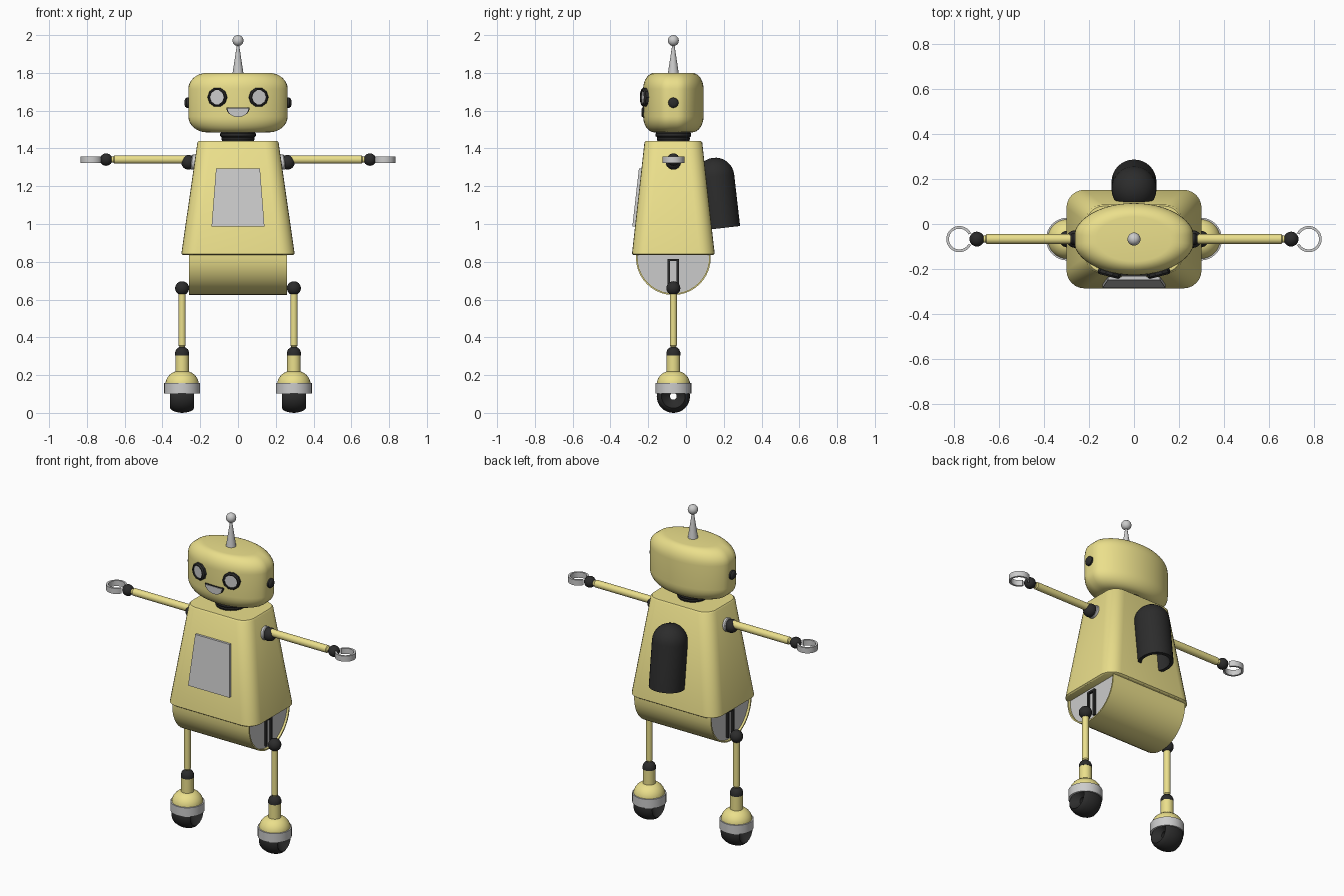
import bpy, bmesh
from math import sin, cos, pi, radians, sqrt
from mathutils import Matrix, Vector

if "Cube" in bpy.data.objects:
    bpy.data.objects.remove(bpy.data.objects["Cube"])

CY = -0.067  # y of the body axis


def material(name, rgb):
    m = bpy.data.materials.new(name)
    m.diffuse_color = (*rgb, 1)
    m.use_nodes = True
    m.node_tree.nodes["Principled BSDF"].inputs["Base Color"].default_value = m.diffuse_color
    return m


YELLOW = material("yellow_paint", (0.83, 0.74, 0.26))
BLACK = material("black_rubber", (0.025, 0.025, 0.025))


def skin(name, rings, mat=None, M=Matrix(), loop=False):
    """Bridge equal-length rings of points; cap the ends unless looped."""
    bm = bmesh.new()
    vs = [[bm.verts.new(M @ Vector(p)) for p in r] for r in rings]
    n = len(rings[0])
    pairs = list(zip(vs, vs[1:])) + ([(vs[-1], vs[0])] if loop else [])
    for a, b in pairs:
        for i in range(n):
            j = (i + 1) % n
            bm.faces.new((a[i], a[j], b[j], b[i]))
    if not loop:
        bm.faces.new(vs[0])
        bm.faces.new(vs[-1])
    bmesh.ops.remove_doubles(bm, verts=bm.verts, dist=1e-5)
    bmesh.ops.recalc_face_normals(bm, faces=bm.faces)
    me = bpy.data.meshes.new(name)
    bm.to_mesh(me)
    bm.free()
    if mat:
        me.materials.append(mat)
    ob = bpy.data.objects.new(name, me)
    bpy.context.collection.objects.link(ob)
    return ob


def lathe(name, profile, mat=None, M=Matrix(), n=24, loop=False):
    rings = [[(r * cos(2 * pi * i / n), r * sin(2 * pi * i / n), z) for i in range(n)]
             for r, z in profile]
    return skin(name, rings, mat, M, loop)


def ball(name, r, mat, M):
    prof = [(r * sin(pi * k / 12), -r * cos(pi * k / 12)) for k in range(13)]
    return lathe(name, prof, mat, M)


def box(name, x0, x1, y0, y1, z0, z1, mat, M=Matrix()):
    rings = [[(x0, y0, z), (x1, y0, z), (x1, y1, z), (x0, y1, z)] for z in (z0, z1)]
    return skin(name, rings, mat, M)


def at(x, y, z, axis=(0, 0, 1)):
    """Place a part with its local z along the given axis."""
    return Matrix.Translation((x, y, z)) @ Vector(axis).to_track_quat('Z', 'Y').to_matrix().to_4x4()


def rounded_rect(hx, hy, r, z):
    pts = []
    for q, (sx, sy) in enumerate(((1, 1), (-1, 1), (-1, -1), (1, -1))):
        for k in range(7):
            a = pi / 2 * (q + k / 6)
            pts.append((sx * (hx - r) + r * cos(a), CY + sy * (hy - r) + r * sin(a), z))
    return pts


# Head: elliptical plan with flattened sides and rounded top and bottom
def head_ring(s, z):
    return [(s * max(-0.263, min(0.263, 0.27 * cos(2 * pi * i / 48))),
             CY + s * 0.16 * sin(2 * pi * i / 48), z) for i in range(48)]


corner = [(0.62 + 0.38 * sin(pi / 2 * k / 8), 0.085 * cos(pi / 2 * k / 8)) for k in range(9)]
skin("head", [head_ring(s, 1.57 - d) for s, d in corner] +
     [head_ring(s, 1.715 + d) for s, d in reversed(corner)], YELLOW)

# Antenna
lathe("antenna_rod", [(0.03, 1.79), (0.005, 1.955)], None, at(0, CY, 0))
ball("antenna_tip", 0.029, None, at(0, CY, 1.971))

# Neck
lathe("neck", [(0.08, 1.43), (0.088, 1.45), (0.086, 1.458), (0.094, 1.465),
               (0.094, 1.479), (0.085, 1.49)], BLACK, at(0, CY, 0), 32)

# Torso: tapered rounded box
skin("torso", [rounded_rect(0.292, 0.211, 0.075, 0.836), rounded_rect(0.3, 0.219, 0.08, 0.842),
               rounded_rect(0.215, 0.153, 0.075, 1.432), rounded_rect(0.208, 0.146, 0.07, 1.44)], YELLOW)

# Chest panel following the slope of the front
skin("chest_panel", [[(-w, y - d, z), (w, y - d, z), (w, y + 0.02, z), (-w, y + 0.02, z)]
                     for w, y, z, d in ((0.14, -0.27, 0.988, 0.014), (0.116, -0.235, 1.295, 0.014))])

# Back pod: hollow domed cylinder leaning with the back
dome = [(sin(pi / 2 * k / 8), cos(pi / 2 * k / 8)) for k in range(8, -1, -1)]
lathe("back_pod", [(0, 0.36)] + [(0.08 * a, 0.275 + 0.085 * b) for a, b in reversed(dome)] +
      [(0.08, 0), (0.1, 0)] + [(0.1 * a, 0.275 + 0.1 * b) for a, b in dome],
      BLACK, at(0, 0.187, 0.978, (0, -0.115, 1)), 32)


# Pelvis: half drum with recessed ends
def drum(x, r):
    return [(x, CY + r * cos(pi * k / 20), 0.822 - r * sin(pi * k / 20)) for k in range(21)] + \
        [(x, CY - r, 0.838), (x, CY + r, 0.838)]


skin("pelvis", [drum(x, r) for x, r in ((-0.245, 0.19), (-0.26, 0.19), (-0.26, 0.198),
                                        (0.26, 0.198), (0.26, 0.19), (0.245, 0.19))], YELLOW)

# Mouth: half disc with dark rim
for name, r, y, mat in (("mouth_rim", 0.062, -0.232, BLACK), ("mouth", 0.055, -0.235, None)):
    zt = 1.616 if mat else 1.612
    skin(name, [[(r * cos(pi * k / 14), yy, zt - 0.8 * r * sin(pi * k / 14)) for k in range(15)]
                for yy in (y, -0.2)], mat)

for s, side in ((-1, "left"), (1, "right")):
    F = Matrix.Diagonal((s, 1, 1, 1))

    # Eyes sit along the curve of the face
    E = F @ at(0.108, -0.2136, 1.671, (1.48, -5.73, 0))
    lathe("eye_rim_" + side, [(0.052, -0.02), (0.052, 0.012), (0.045, 0.02), (0.039, 0.02), (0.039, -0.02)],
          BLACK, E, 10, True)
    lathe("eye_lens_" + side, [(0.04, -0.015), (0.04, 0.012)], None, E, 10)

    # Ears
    lathe("ear_" + side, [(0.027, -0.02), (0.027, 0.01), (0.022, 0.017), (0.012, 0.021)], BLACK,
          F @ at(0.262, CY, 1.642, (1, 0, 0)))

    # Arm
    lathe("shoulder_socket_" + side, [(0.04, -0.02), (0.04, 0.016), (0.036, 0.02)], None,
          F @ at(0.228, CY, 1.327, (1, 0, 0.146)))
    ball("shoulder_joint_" + side, 0.039, BLACK, F @ at(0.262, CY, 1.327))
    lathe("arm_" + side, [(0.022, 0.27), (0.022, 0.655), (0.016, 0.66), (0.016, 0.685)], YELLOW,
          F @ at(0, CY, 1.341, (1, 0, 0)))
    ball("wrist_" + side, 0.033, BLACK, F @ at(0.698, CY, 1.341))

    # Claw: open ring gripping outwards
    arc = [radians(27 + 306 * k / 32) for k in range(33)]
    skin("claw_" + side, [[(r * cos(a), r * sin(a), z) for r, z in
                           ((0.046, -0.017), (0.058, -0.017), (0.058, 0.017), (0.046, 0.017))]
                          for a in arc], None, F @ at(0.776, CY, 1.34))

    # Hip end plate and slotted track
    skin("hip_plate_" + side, [drum(x, 0.189) for x in (0.235, 0.247)], None, F)
    for name, y in (("front", -0.024), ("back", 0.024)):
        box(f"hip_track_{name}_{side}", 0.24, 0.26, CY + y - 0.007, CY + y + 0.007, 0.65, 0.812, BLACK, F)
    box("hip_track_top_" + side, 0.24, 0.26, CY - 0.031, CY + 0.031, 0.803, 0.815, BLACK, F)

    # Leg
    L = F @ at(0.296, CY, 0)
    ball("hip_joint_" + side, 0.037, BLACK, F @ at(0.296, CY, 0.66))
    lathe("leg_" + side, [(0.014, 0.33), (0.014, 0.35), (0.019, 0.357), (0.019, 0.65)], YELLOW, L)
    lathe("ankle_joint_" + side, [(0.037, 0.305), (0.037, 0.32), (0.031, 0.336), (0.02, 0.346),
                                  (0.012, 0.349)], BLACK, L)
    lathe("ankle_" + side, [(0.036, 0.2), (0.036, 0.31)], YELLOW, L)
    lathe("foot_dome_" + side, [(0.088, 0.15), (0.087, 0.165), (0.08, 0.184), (0.068, 0.2),
                                (0.053, 0.212), (0.036, 0.219)], YELLOW, L, 32)
    lathe("foot_ring_" + side, [(0.082, 0.103), (0.095, 0.103), (0.095, 0.158), (0.082, 0.158)],
          None, L, 32, True)

    # Wheel: barrel with dished sides and an axle hole
    half = [(0.018, 0.025), (0.055, 0.052), (0.063, 0.064), (0.073, 0.056), (0.081, 0.04), (0.086, 0.02)]
    lathe("wheel_" + side, half + [(0.088, 0)] + [(r, -z) for r, z in reversed(half)], BLACK,
          F @ at(0.296, CY, 0.088, (1, 0, 0)), 32, True)

# Smooth shading with sharp edges kept
for ob in bpy.context.collection.objects:
    ob.select_set(True)
    bpy.context.view_layer.objects.active = ob
bpy.ops.object.shade_smooth_by_angle(angle=radians(35))
